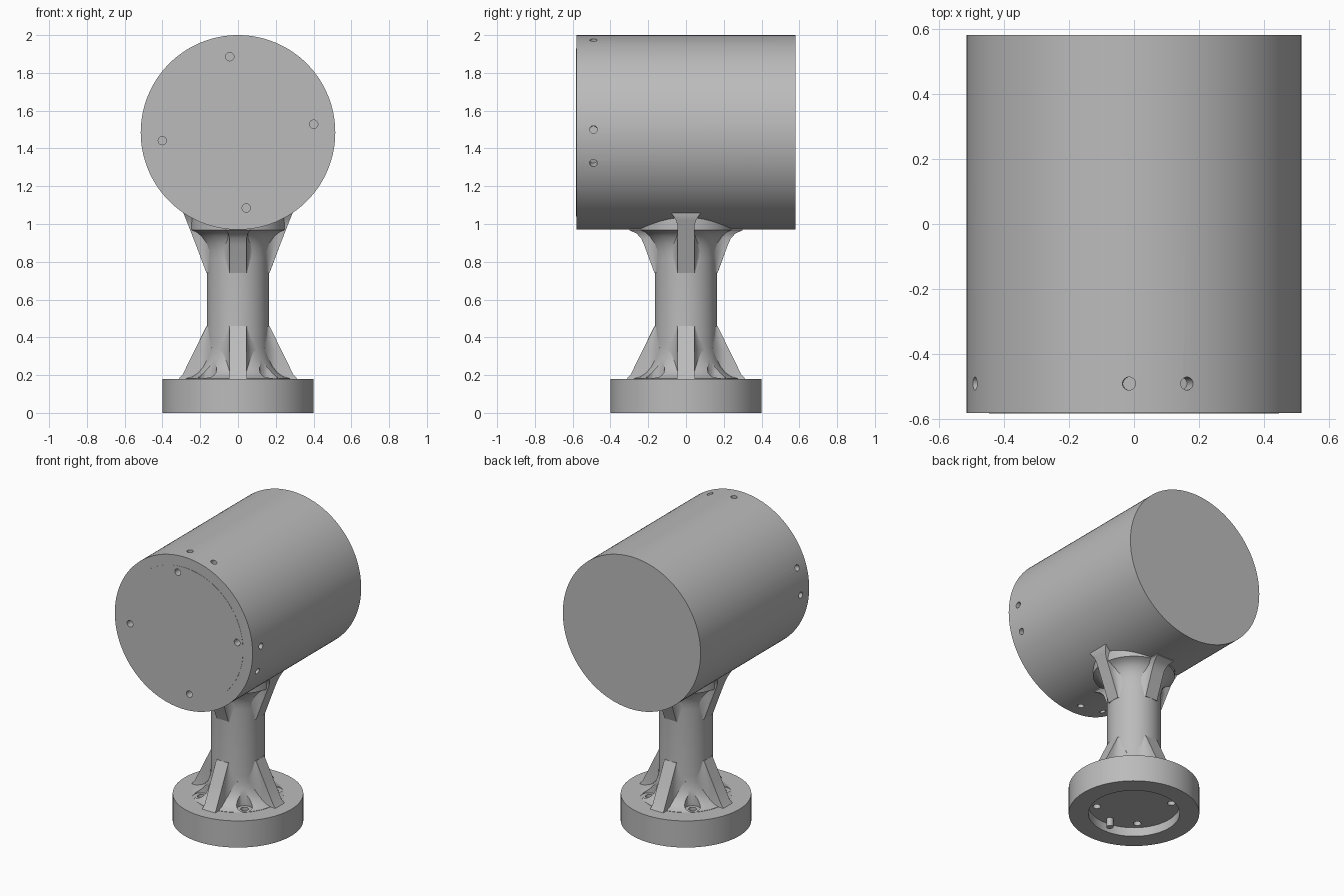
import bpy, bmesh
from math import sin, cos, pi, radians
from mathutils import Matrix, Vector

if "Cube" in bpy.data.objects:
    bpy.data.objects.remove(bpy.data.objects["Cube"], do_unlink=True)

grey = bpy.data.materials.new("plain_grey")
grey.use_nodes = True
grey.diffuse_color = (0.5, 0.5, 0.5, 1)
grey.node_tree.nodes["Principled BSDF"].inputs["Base Color"].default_value = (0.5, 0.5, 0.5, 1)

AXIS_Z = 1.485      # height of the drum axis
DRUM_R = 0.515
HALF_LEN = 0.58
POST_R = 0.165


def finish(name, bm):
    """Turn a bmesh into a named object with the shared material."""
    bmesh.ops.remove_doubles(bm, verts=bm.verts, dist=0.0001)
    bmesh.ops.recalc_face_normals(bm, faces=bm.faces)
    mesh = bpy.data.meshes.new(name)
    bm.to_mesh(mesh)
    bm.free()
    mesh.materials.append(grey)
    obj = bpy.data.objects.new(name, mesh)
    bpy.context.collection.objects.link(obj)
    return obj


def rods(name, radius, depth, places, sides=24):
    """One object of cylinders, each centred at a point along a direction."""
    bm = bmesh.new()
    for point, direction in places:
        turn = Vector(direction).to_track_quat('Z', 'Y').to_matrix().to_4x4()
        bmesh.ops.create_cone(bm, cap_ends=True, segments=sides, radius1=radius, radius2=radius,
                              depth=depth, matrix=Matrix.Translation(point) @ turn)
    return finish(name, bm)


def lathe(name, profile, steps=96):
    """Revolve (radius, height) points around z."""
    bm = bmesh.new()
    verts = [bm.verts.new((r, 0, z)) for r, z in profile]
    edges = [bm.edges.new(pair) for pair in zip(verts, verts[1:])]
    bmesh.ops.spin(bm, geom=verts + edges, cent=(0, 0, 0), axis=(0, 0, 1),
                   angle=2 * pi, steps=steps, use_merge=True)
    return finish(name, bm)


def drill(obj, cutters):
    """Cut holes and remove the cutters."""
    bpy.context.view_layer.objects.active = obj
    for cutter in cutters:
        mod = obj.modifiers.new("holes", 'BOOLEAN')
        mod.operation = 'DIFFERENCE'
        mod.solver = 'EXACT'
        mod.object = cutter
        bpy.ops.object.modifier_apply(modifier=mod.name)
        bpy.data.objects.remove(cutter, do_unlink=True)


def rib(name, levels, angle):
    """Loft a filleted rib through (reach, height, half width) levels."""
    bm = bmesh.new()
    rings = []
    for reach, z, half in levels:
        fillet = min(0.05, max(reach - POST_R, 0.002))
        side = [(reach, half)]
        for i in range(7):
            a = i / 6 * pi / 2
            side.append((POST_R + fillet * (1 - sin(a)), half + fillet * (1 - cos(a))))
        # sink the foot of the fillet into the round post
        side = [(x - y * y / (2 * POST_R) * (i > 0) * (1 - (x - POST_R) / max(reach - POST_R, 0.002)), y)
                for i, (x, y) in enumerate(side)]
        side.append((0.08, side[-1][1]))
        outline = side + [(x, -y) for x, y in reversed(side)]
        rings.append([bm.verts.new((x, y, z)) for x, y in outline])
    n = len(rings[0])
    for low, high in zip(rings, rings[1:]):
        for i in range(n):
            j = (i + 1) % n
            bm.faces.new((low[i], low[j], high[j], high[i]))
    bm.faces.new(rings[0])
    bm.faces.new(rings[-1])
    bm.transform(Matrix.Rotation(angle, 4, 'Z'))
    return finish(name, bm)


parts = []

# Drum with paired radial holes near the front rim
drum = rods("drum", DRUM_R, 2 * HALF_LEN, [((0, 0, AXIS_Z), (0, 1, 0))], 128)
cover = rods("front_cover", 0.445, 0.003, [((0, -HALF_LEN, AXIS_Z), (0, 1, 0))], 96)
rim_places = []
for k in range(4):
    for offset in (1.7, -18.4):
        a = radians(offset + 90 * k)
        out = Vector((cos(a), 0, sin(a)))
        rim_places.append((out * DRUM_R + Vector((0, -0.49, AXIS_Z)), out))

# Screw holes through the front cover
face_places = []
for k in range(4):
    a = radians(6.2 + 90 * k)
    face_places.append(((0.403 * cos(a), -HALF_LEN, AXIS_Z + 0.403 * sin(a)), (0, 1, 0)))
drill(drum, [rods("rim_holes", 0.02, 0.12, rim_places), rods("face_holes", 0.022, 0.1, face_places)])
drill(cover, [rods("cover_holes", 0.022, 0.1, face_places)])
parts += [drum, cover]

# Round base, hollowed underneath, with four bolt holes
base = lathe("base", [(0, 0.06), (0.28, 0.06), (0.28, 0), (0.4, 0), (0.4, 0.18), (0, 0.18)])
bolt_xy = [(x, y) for x in (-0.162, 0.162) for y in (-0.162, 0.162)]
drill(base, [rods("bolt_holes", 0.024, 0.4, [((x, y, 0.12), (0, 0, 1)) for x, y in bolt_xy])])
pin = rods("locating_pin", 0.022, 0.07, [((0, -0.23, 0.04), (0, 0, 1))])
parts += [base, pin]

# Post flaring into the base and the drum, with bolt head pockets
post = lathe("post", [(0, 0.17), (0.28, 0.17), (0.28, 0.182), (0.245, 0.192), (0.215, 0.212),
                      (0.19, 0.245), (0.175, 0.285), (0.167, 0.33), (POST_R, 0.37), (POST_R, 0.82),
                      (0.168, 0.86), (0.178, 0.9), (0.198, 0.935), (0.225, 0.958),
                      (0.25, 0.968), (0.25, 1.06), (0, 1.06)])
drill(post, [rods("bolt_pockets", 0.048, 0.3, [((x, y, 0.31), (0, 0, 1)) for x, y in bolt_xy])])
parts.append(post)

# Four lower ribs, and four upper ribs fitted to the drum's curve
lower = [(0.32, 0.17, 0.05), (0.312, 0.182, 0.048), (0.292, 0.205, 0.045),
         (0.228, 0.335, 0.045), (0.166, 0.46, 0.045)]
upper_side = [(0.166, 0.74, 0.045), (0.225, 0.895, 0.045), (0.262, 0.99, 0.045),
              (0.274, 1.02, 0.053), (0.288, 1.055, 0.075), (0.288, 1.09, 0.075)]
upper_end = [(0.166, 0.74, 0.045), (0.222, 0.89, 0.045), (0.238, 0.925, 0.046),
             (0.262, 0.95, 0.052), (0.30, 0.967, 0.065), (0.30, 0.99, 0.065)]
for k, side in enumerate(("left", "back", "right", "front")):
    parts.append(rib("lower_rib_" + side, lower, k * pi / 2))
    parts.append(rib("upper_rib_" + side, upper_end if k % 2 else upper_side, k * pi / 2))

# Smooth the curved faces and keep hard edges
bpy.ops.object.select_all(action='DESELECT')
for obj in parts:
    obj.select_set(True)
bpy.context.view_layer.objects.active = drum
bpy.ops.object.shade_smooth_by_angle(angle=radians(30))
